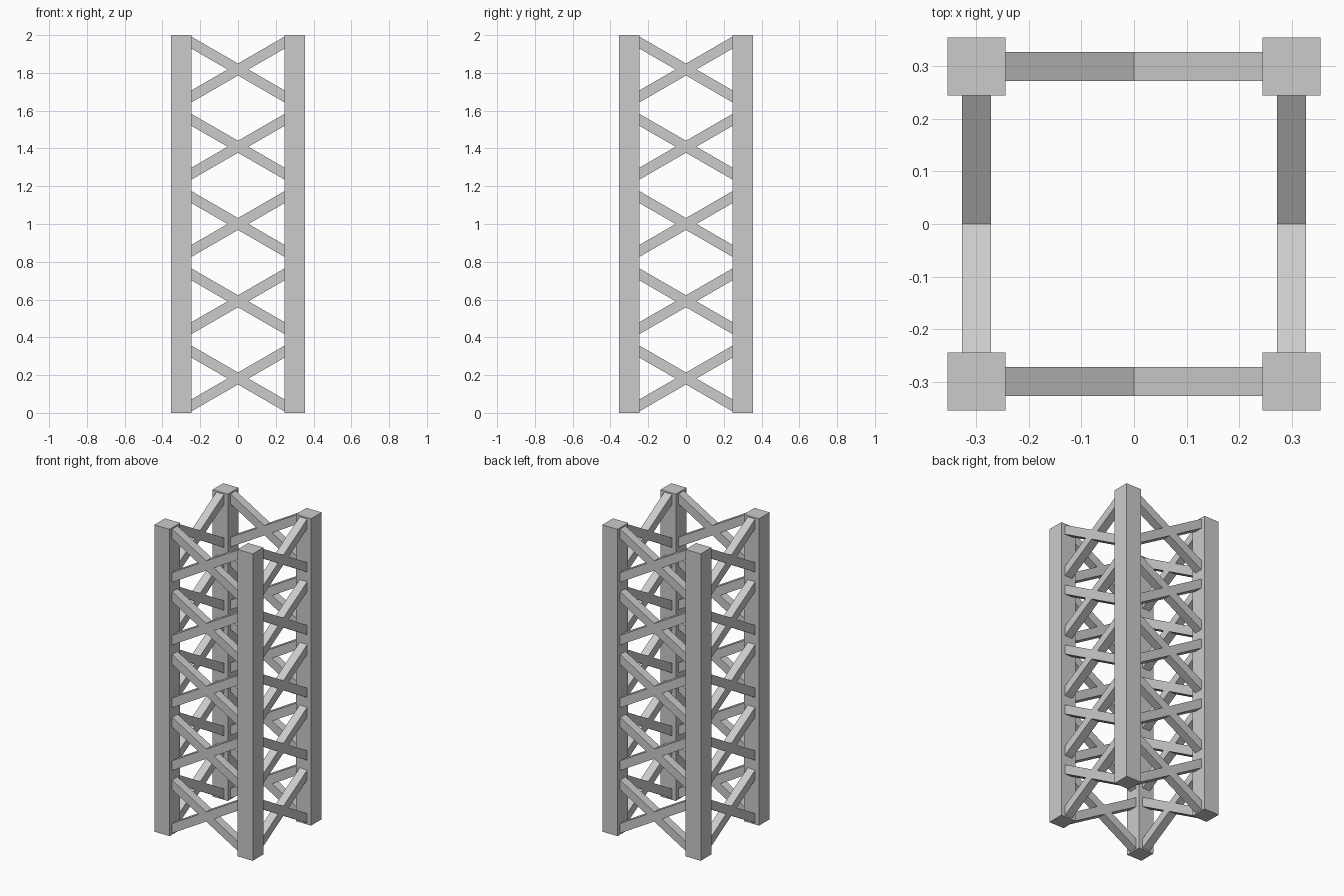
import bpy, math
from mathutils import Matrix

if "Cube" in bpy.data.objects:
    bpy.data.objects.remove(bpy.data.objects["Cube"])

HEIGHT = 2.0
OFFSET = 0.3                    # post centre line from the axis
POST = 0.11                     # post width
BRACE = 0.055                   # brace thickness
REACH = 0.25                    # brace half span, just inside the posts
SLOPE = math.tan(math.radians(30))
PANELS = 5
FIRST, PITCH = 0.182, 0.409     # height of lowest crossing, spacing


def add_mesh(name, verts, faces):
    mesh = bpy.data.meshes.new(name)
    mesh.from_pydata(verts, [], faces)
    obj = bpy.data.objects.new(name, mesh)
    bpy.context.collection.objects.link(obj)
    return obj


def prism(name, profile, y0, y1):
    """Extrude an x-z profile (counter-clockwise from the front) from y0 to y1."""
    n = len(profile)
    verts = [(x, y, z) for y in (y0, y1) for x, z in profile]
    faces = [tuple(range(n)), tuple(range(2 * n - 1, n - 1, -1))]
    faces += [(i, i + n, (i + 1) % n + n, (i + 1) % n) for i in range(n)]
    return add_mesh(name, verts, faces)


# Corner posts
h = POST / 2
for sx in (-1, 1):
    for sy in (-1, 1):
        x, y = sx * OFFSET, sy * OFFSET
        name = f"{'front' if sy < 0 else 'back'}_{'left' if sx < 0 else 'right'}_post"
        prism(name, [(x - h, 0), (x + h, 0), (x + h, HEIGHT), (x - h, HEIGHT)],
              y - h, y + h)

# Crossed braces on the four sides, with ends cut flush to the posts
t = BRACE / 2 / math.cos(math.atan(SLOPE))
for k, side in enumerate(("front", "right", "back", "left")):
    turn = Matrix.Rotation(k * math.pi / 2, 4, 'Z')
    for p in range(PANELS):
        zc = FIRST + p * PITCH
        for s, kind in ((1, "rising"), (-1, "falling")):
            d = s * SLOPE * REACH
            profile = [(-REACH, zc - d - t), (REACH, zc + d - t),
                       (REACH, zc + d + t), (-REACH, zc - d + t)]
            brace = prism(f"{side}_{kind}_brace_{p + 1}", profile,
                          -OFFSET - BRACE / 2, -OFFSET + BRACE / 2)
            brace.data.transform(turn)
